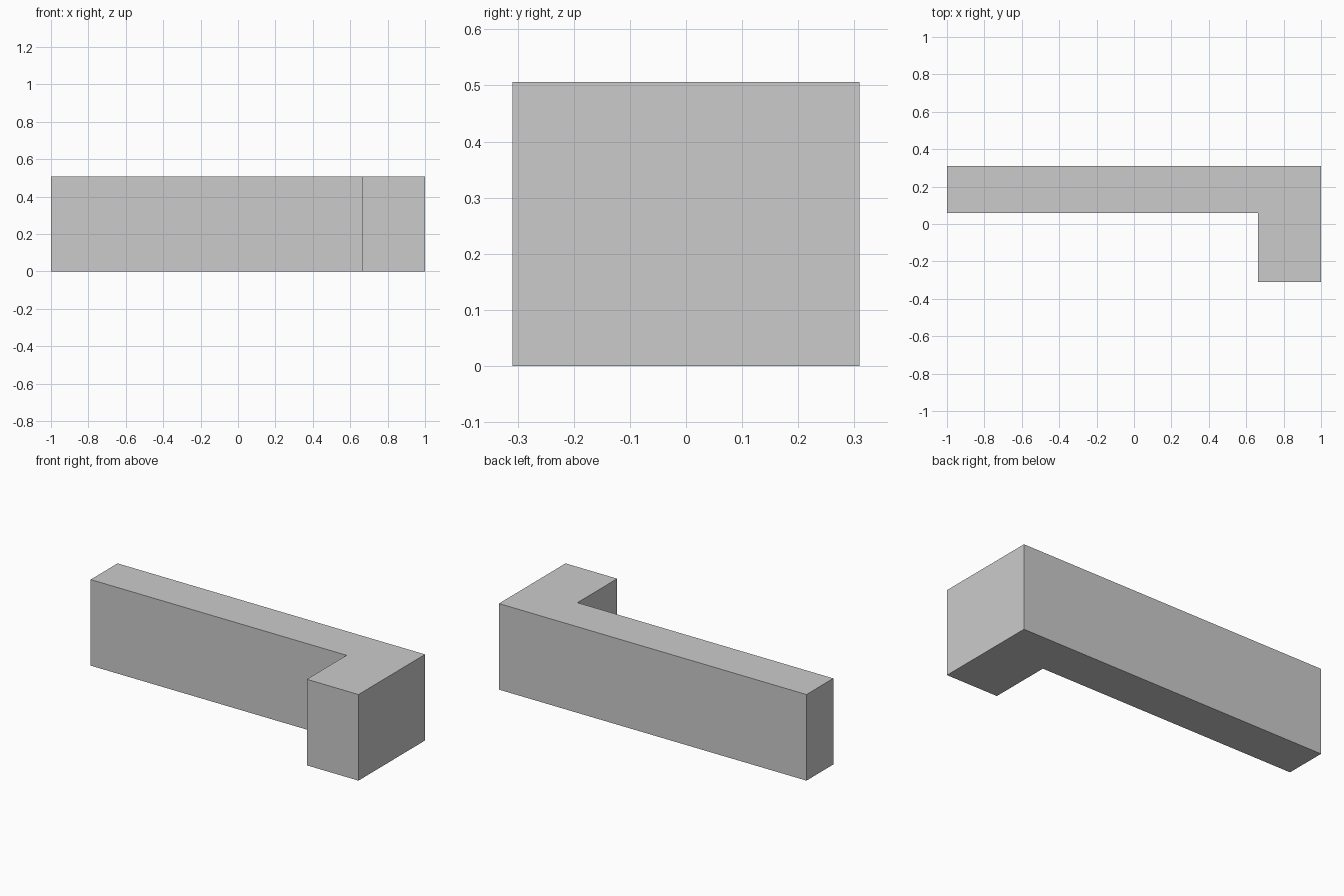
import bpy, bmesh

if "Cube" in bpy.data.objects:
    bpy.data.objects.remove(bpy.data.objects["Cube"])

HEIGHT = 0.506

# L-shaped footprint: long back run plus a short return at the right end
outline = [(-1, 0.06), (0.664, 0.06), (0.664, -0.309),
           (1, -0.309), (1, 0.309), (-1, 0.309)]

# Extrude the footprint into a solid counter block
bm = bmesh.new()
base = bm.faces.new([bm.verts.new((x, y, 0)) for x, y in outline])
top = bmesh.ops.extrude_face_region(bm, geom=[base], use_keep_orig=True)
bmesh.ops.translate(bm, vec=(0, 0, HEIGHT),
                    verts=[v for v in top["geom"] if isinstance(v, bmesh.types.BMVert)])
bmesh.ops.recalc_face_normals(bm, faces=bm.faces)

mesh = bpy.data.meshes.new("l_shaped_counter")
bm.to_mesh(mesh)
bm.free()
counter = bpy.data.objects.new("l_shaped_counter", mesh)
bpy.context.collection.objects.link(counter)
